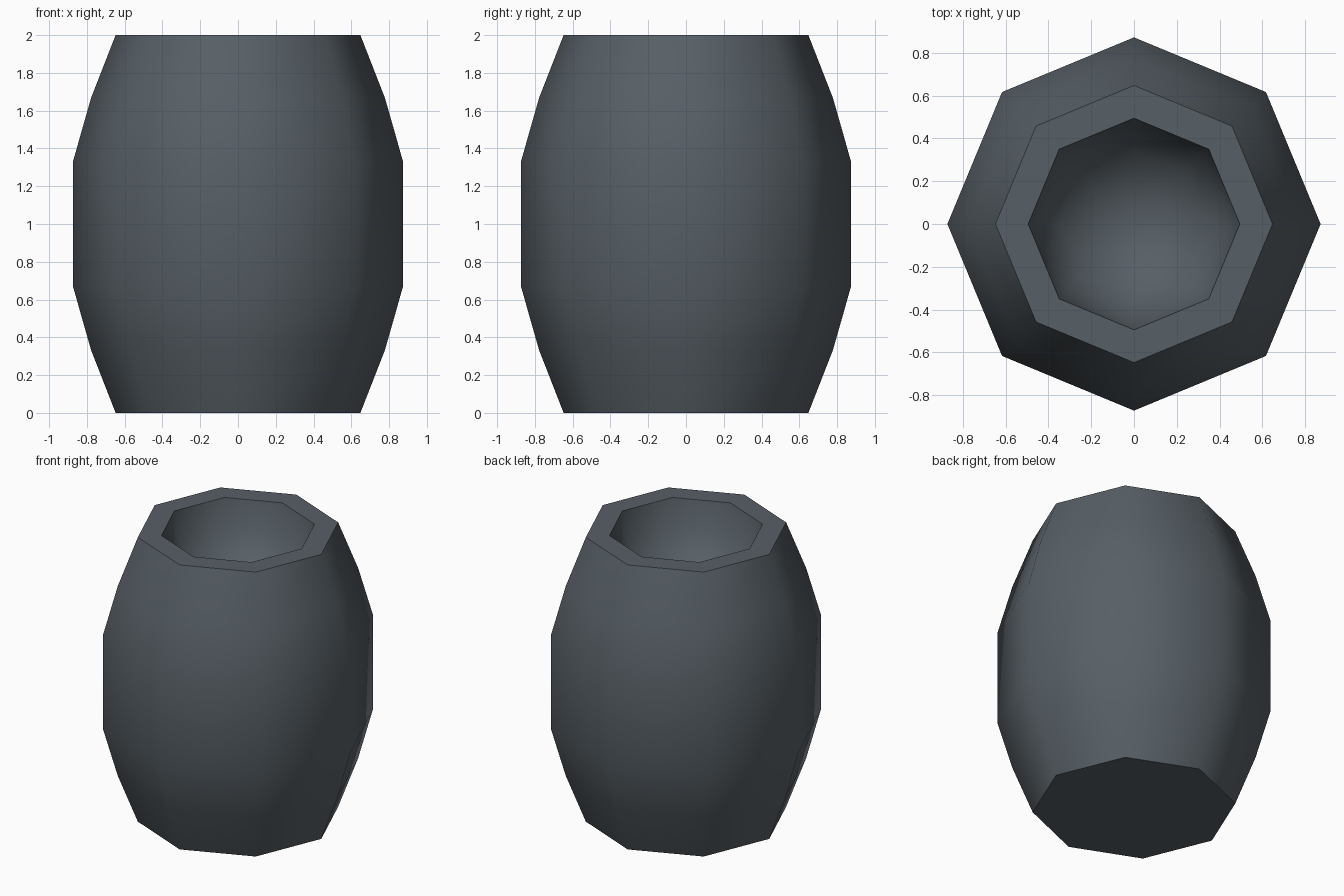
import bpy
import bmesh
from math import cos, sin, pi, radians

cube = bpy.data.objects.get("Cube")
if cube:
    bpy.data.objects.remove(cube, do_unlink=True)

SIDES = 8
HEIGHT = 2.0
MOUTH = 0.495   # radius of the opening
DEPTH = 0.5     # depth of the rounded hollow
BOWL_STEPS = 4

# Slate grey for the whole barrel
slate = bpy.data.materials.new("slate_grey")
slate.use_nodes = True
colour = (0.095, 0.115, 0.132, 1.0)
slate.diffuse_color = colour
slate.node_tree.nodes["Principled BSDF"].inputs["Base Color"].default_value = colour


def add_ring(bm, radius, z):
    return [bm.verts.new((radius * cos(2 * pi * i / SIDES),
                          radius * sin(2 * pi * i / SIDES), z))
            for i in range(SIDES)]


def bridge(bm, lower, upper):
    for i in range(SIDES):
        j = (i + 1) % SIDES
        bm.faces.new((lower[i], lower[j], upper[j], upper[i]))


bm = bmesh.new()

# Bulging outer wall, mirrored about mid height
half = [(0.648, 0.0), (0.778, 0.333), (0.873, 0.667)]
profile = half + [(r, HEIGHT - z) for r, z in reversed(half)]

# Rim and rounded hollow
for k in range(BOWL_STEPS):
    a = pi / 2 * k / BOWL_STEPS
    profile.append((MOUTH * cos(a), HEIGHT - DEPTH * sin(a)))

rings = [add_ring(bm, r, z) for r, z in profile]
for lower, upper in zip(rings, rings[1:]):
    bridge(bm, lower, upper)

# Flat base and the pit of the hollow
bm.faces.new(list(reversed(rings[0])))
pit = bm.verts.new((0, 0, HEIGHT - DEPTH))
for i in range(SIDES):
    bm.faces.new((rings[-1][i], rings[-1][(i + 1) % SIDES], pit))

bmesh.ops.recalc_face_normals(bm, faces=bm.faces)
mesh = bpy.data.meshes.new("barrel_body")
bm.to_mesh(mesh)
bm.free()
mesh.materials.append(slate)

barrel = bpy.data.objects.new("barrel_body", mesh)
bpy.context.collection.objects.link(barrel)

# Smooth sides with crisp rim and base edges
bpy.ops.object.select_all(action='DESELECT')
barrel.select_set(True)
bpy.context.view_layer.objects.active = barrel
bpy.ops.object.shade_smooth_by_angle(angle=radians(55))
